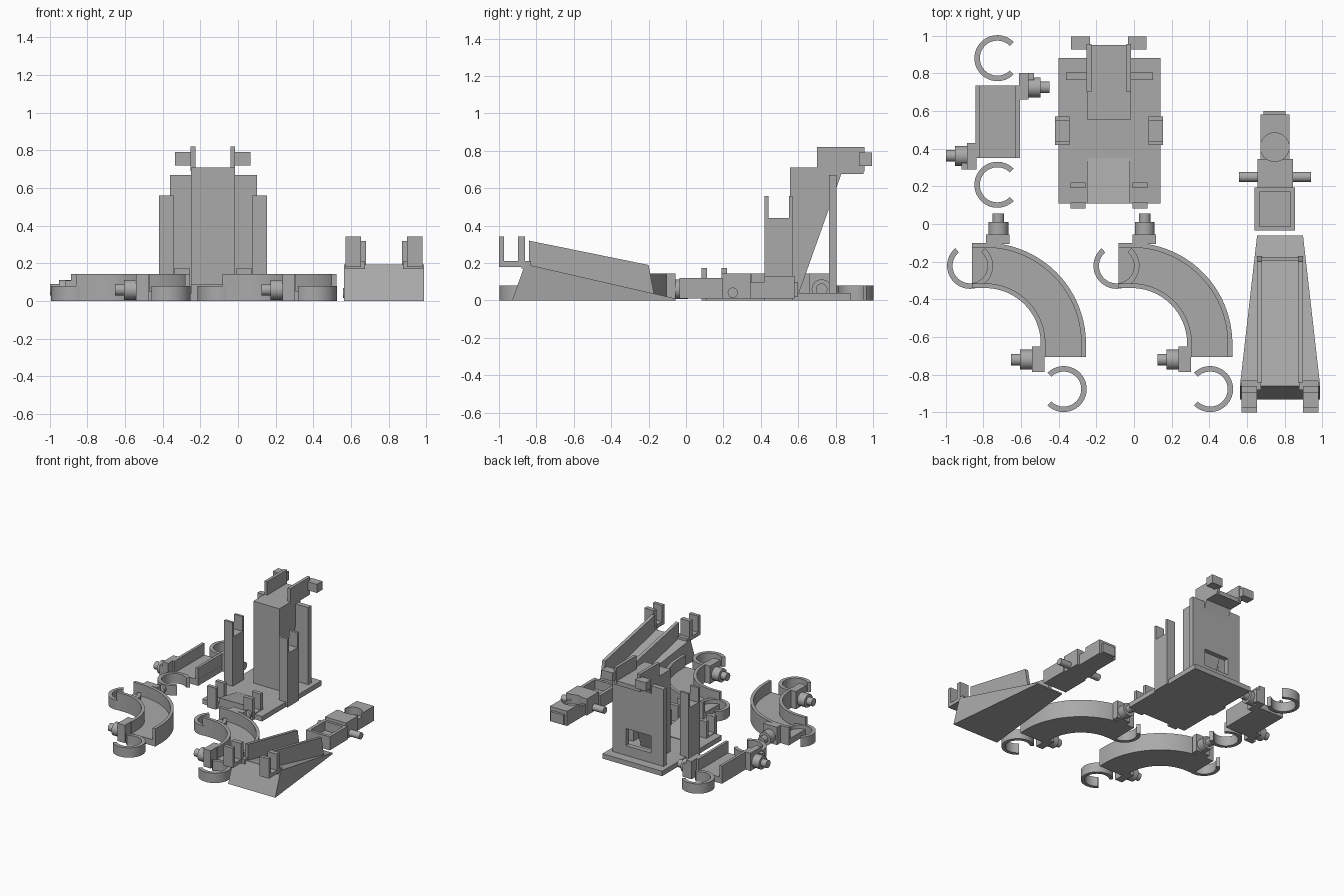
import bpy, bmesh, math
from math import cos, sin, radians, pi
from mathutils import Matrix, Vector

if "Cube" in bpy.data.objects:
    bpy.data.objects.remove(bpy.data.objects["Cube"])

grey = bpy.data.materials.new("plain grey")
grey.use_nodes = True
grey.diffuse_color = (0.4, 0.4, 0.4, 1)
grey.node_tree.nodes["Principled BSDF"].inputs["Base Color"].default_value = (0.4, 0.4, 0.4, 1)


def finish(name, bm, smooth=False):
    bmesh.ops.recalc_face_normals(bm, faces=bm.faces)
    mesh = bpy.data.meshes.new(name)
    bm.to_mesh(mesh)
    bm.free()
    mesh.materials.append(grey)
    ob = bpy.data.objects.new(name, mesh)
    bpy.context.collection.objects.link(ob)
    if smooth:
        bpy.ops.object.select_all(action='DESELECT')
        ob.select_set(True)
        bpy.context.view_layer.objects.active = ob
        bpy.ops.object.shade_smooth_by_angle(angle=radians(35))
    return ob


def box(name, x, y, z):
    bm = bmesh.new()
    bmesh.ops.create_cube(bm, size=1)
    for v in bm.verts:
        v.co = [(r[0] + r[1]) / 2 + c * (r[1] - r[0]) for c, r in zip(v.co, (x, y, z))]
    return finish(name, bm)


def extrude(name, points, vec, smooth=False):
    bm = bmesh.new()
    face = bm.faces.new([bm.verts.new(p) for p in points])
    new = bmesh.ops.extrude_face_region(bm, geom=[face])
    moved = [g for g in new["geom"] if isinstance(g, bmesh.types.BMVert)]
    bmesh.ops.translate(bm, verts=moved, vec=vec)
    return finish(name, bm, smooth)


def side_profile(name, yz, x0, x1):
    return extrude(name, [(x0, y, z) for y, z in yz], (x1 - x0, 0, 0))


def rod(name, start, end, radius, sides=32):
    a, b = Vector(start), Vector(end)
    d = b - a
    bm = bmesh.new()
    m = Matrix.Translation((a + b) / 2) @ d.to_track_quat('Z', 'Y').to_matrix().to_4x4()
    bmesh.ops.create_cone(bm, cap_ends=True, segments=sides, radius1=radius,
                          radius2=radius, depth=d.length, matrix=m)
    return finish(name, bm, True)


def arc(cx, cy, r, a0, a1, n=32):
    angles = [radians(a0 + (a1 - a0) * i / n) for i in range(n + 1)]
    return [(cx + r * cos(a), cy + r * sin(a)) for a in angles]


def clip_ring(name, cx, cy, a0, a1):
    pts = arc(cx, cy, 0.122, a0, a1) + arc(cx, cy, 0.093, a1, a0)
    return extrude(name, [(x, y, 0) for x, y in pts], (0, 0, 0.08), True)


def stud(name, x, y, direction):
    # stepped round stud pointing along direction from its base
    d, base = Vector(direction), Vector((x, y, 0.06))
    rod(name + "_collar", base, base + d * 0.065, 0.053)
    rod(name + "_tip", base + d * 0.06, base + d * 0.112, 0.031)


def fork(name, x0, x1, y0, y1, z0, floor, top, front, back):
    # U-shaped cradle seen from the side
    side_profile(name, [(y0, z0), (y1, z0), (y1, top), (y1 - back, top), (y1 - back, floor),
                        (y0 + front, floor), (y0 + front, top), (y0, top)], x0, x1)


def cut(ob, cutter):
    mod = ob.modifiers.new("cut", 'BOOLEAN')
    mod.object, mod.operation, mod.solver = cutter, 'DIFFERENCE', 'EXACT'
    bpy.context.view_layer.objects.active = ob
    bpy.ops.object.modifier_apply(modifier=mod.name)
    bpy.data.objects.remove(cutter)


# Tower
box("tower_base", (-0.4, 0.14), (0.11, 0.88), (0, 0.04))
side_profile("tower_body", [(0.555, 0.03), (0.6, 0.03), (0.83, 0.675), (0.95, 0.675),
                            (0.95, 0.71), (0.555, 0.71)], -0.25, -0.015)
panel = box("tower_back_panel", (-0.36, 0.1), (0.765, 0.805), (0.03, 0.67))
cut(panel, box("window_cutter", (-0.245, -0.02), (0.7, 0.9), (0.12, 0.26)))
side_profile("entry_ramp", [(0.11, 0.03), (0.35, 0.03), (0.35, 0.045), (0.11, 0.09)], -0.25, -0.02)
for side in (-1, 1):
    mid = -0.133
    def span(a, b):
        return sorted((mid + side * a, mid + side * b))
    box("top_wall", span(0.093, 0.118), (0.7, 0.955), (0.69, 0.82))
    box("top_peg", span(0.1, 0.2), (0.925, 0.995), (0.72, 0.79))
    fork("side_pillar", *span(0.21, 0.287), 0.42, 0.57, 0, 0.44, 0.56, 0.02, 0.02)
    fork("base_clip", *span(0.125, 0.205), 0.083, 0.22, 0, 0.045, 0.175, 0.03, 0.03)

# Straight track
box("straight_floor", (-0.84, -0.605), (0.35, 0.735), (0, 0.05))
for x in (-0.84, -0.628):
    box("straight_wall", (x, x + 0.022), (0.35, 0.735), (0, 0.145))
for y in (0.88, 0.208):
    clip_ring("straight_ring", -0.725, y, 45, 315)
box("stud_block", (-0.61, -0.56), (0.66, 0.8), (0, 0.145))
box("stud_lip", (-0.61, -0.53), (0.765, 0.8), (0, 0.11))
stud("straight_stud", -0.56, 0.725, (1, 0, 0))
box("stud_block", (-0.885, -0.835), (0.29, 0.43), (0, 0.145))
box("stud_lip", (-0.915, -0.835), (0.29, 0.325), (0, 0.11))
stud("straight_stud", -0.885, 0.362, (-1, 0, 0))

# Curved tracks
def curve_band(name, dx, r0, r1, height):
    cx, cy, s = -0.79 + dx, -0.635, 0.07
    pts = [(cx - s, cy + r1)] + arc(cx, cy, r1, 90, 0, 40) + [(cx + r1, cy - s), (cx + r0, cy - s)]
    pts += arc(cx, cy, r0, 0, 90, 40) + [(cx - s, cy + r0)]
    extrude(name, [(x, y, 0) for x, y in pts], (0, 0, height), True)

for dx in (0, 0.777):
    curve_band("curve_floor", dx, 0.295, 0.535, 0.05)
    curve_band("curve_outer_wall", dx, 0.51, 0.535, 0.145)
    curve_band("curve_inner_wall", dx, 0.295, 0.32, 0.145)
    clip_ring("curve_start_ring", -0.87 + dx, -0.222, 130, 410)
    clip_ring("curve_end_ring", -0.373 + dx, -0.876, -135, 135)
    box("curve_start_block", (-0.785 + dx, -0.66 + dx), (-0.105, -0.055), (0, 0.145))
    stud("curve_start_stud", -0.72 + dx, -0.055, (0, 1, 0))
    box("curve_end_block", (-0.54 + dx, -0.475 + dx), (-0.785, -0.65), (0, 0.145))
    stud("curve_end_stud", -0.54 + dx, -0.72, (-1, 0, 0))

# Launch ramp: tapered wedge with rails
ramp_x = 0.775
bm = bmesh.new()
rows = []
for y, z, half in ((-0.93, 0, 0.213), (-0.86, 0.195, 0.213), (-0.062, 0.012, 0.122), (-0.062, 0, 0.122)):
    rows.append([bm.verts.new((ramp_x + s * half, y, z)) for s in (-1, 1)])
for i in range(4):
    a, b = rows[i], rows[(i + 1) % 4]
    bm.faces.new((a[0], a[1], b[1], b[0]))
for k in (0, 1):
    bm.faces.new([r[k] for r in rows])
finish("launch_ramp", bm)
for side in (-1, 1):
    def span(a, b):
        return sorted((ramp_x + side * a, ramp_x + side * b))
    side_profile("ramp_rail", [(-0.84, 0.17), (-0.84, 0.32), (-0.2, 0.19), (-0.17, 0.03)], *span(0.095, 0.122))
    fork("ramp_clip", *span(0.122, 0.205), -1.0, -0.862, 0.18, 0.21, 0.342, 0.028, 0.035)
    box("clip_bracket", span(0.1, 0.205), (-0.88, -0.83), (0.17, 0.21))
box("ramp_end_bar", (0.655, 0.895), (-0.195, -0.175), (0.03, 0.055))

# Throwing arm
tray = box("arm_tray", (0.64, 0.855), (-0.035, 0.195), (0.01, 0.12))
cut(tray, box("tray_cutter", (0.667, 0.83), (-0.012, 0.17), (0.045, 0.2)))
hub = box("arm_hub", (0.655, 0.845), (0.19, 0.345), (0.01, 0.145))
neck = box("arm_neck", (0.67, 0.825), (0.34, 0.425), (0.01, 0.1))
tail = box("arm_tail", (0.67, 0.825), (0.42, 0.58), (0.01, 0.13))
for part in (hub, neck, tail):
    cut(part, rod("cup_cutter", (0.747, 0.408, 0.07), (0.747, 0.408, 0.3), 0.076))
box("arm_tail_cap", (0.688, 0.805), (0.57, 0.6), (0.02, 0.1))
rod("arm_axle", (0.557, 0.25, 0.042), (0.94, 0.25, 0.042), 0.027)
